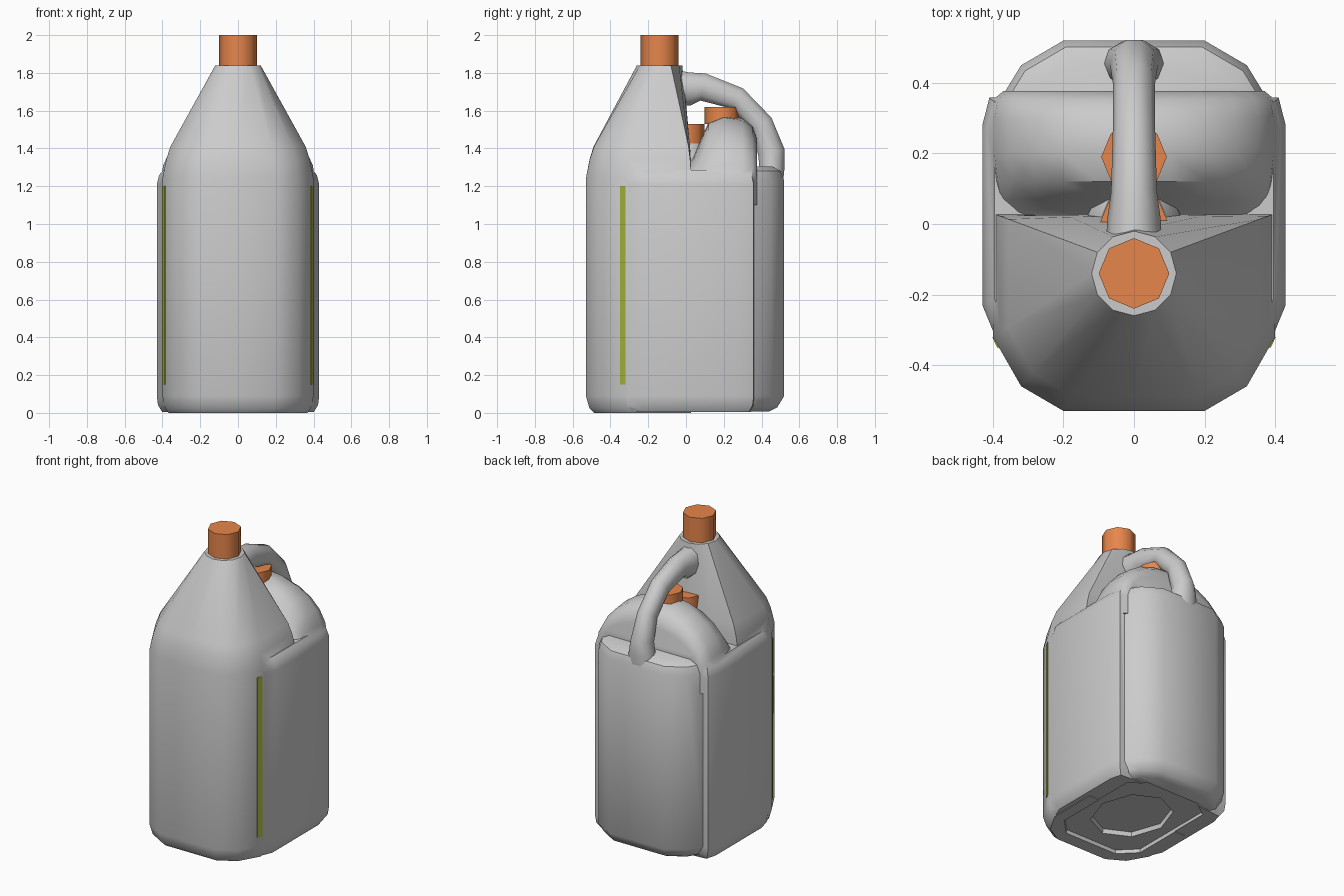
import bpy, bmesh, math
from mathutils import Vector

if "Cube" in bpy.data.objects:
    bpy.data.objects.remove(bpy.data.objects["Cube"])


def material(name, rgb):
    m = bpy.data.materials.new(name)
    m.diffuse_color = (*rgb, 1)
    m.use_nodes = True
    m.node_tree.nodes["Principled BSDF"].inputs["Base Color"].default_value = m.diffuse_color
    return m


def shade(ob, angle=40):
    bpy.ops.object.select_all(action='DESELECT')
    ob.select_set(True)
    bpy.context.view_layer.objects.active = ob
    bpy.ops.object.shade_smooth_by_angle(angle=math.radians(angle))


def loft(name, rings, mat=None):
    """Closed skin through rings that have equal point counts."""
    bm = bmesh.new()
    loops = [[bm.verts.new(p) for p in r] for r in rings]
    n = len(loops[0])
    for a, b in zip(loops, loops[1:]):
        for i in range(n):
            j = (i + 1) % n
            bm.faces.new((a[i], a[j], b[j], b[i]))
    bm.faces.new(loops[0])
    bm.faces.new(loops[-1])
    bmesh.ops.recalc_face_normals(bm, faces=bm.faces[:])
    me = bpy.data.meshes.new(name)
    bm.to_mesh(me)
    bm.free()
    ob = bpy.data.objects.new(name, me)
    bpy.context.collection.objects.link(ob)
    if mat:
        me.materials.append(mat)
    return ob


def mirrored(half):
    """Complete an outline given for x >= 0."""
    return half + [(-x, y) for x, y in reversed(half) if x > 0]


def level(outline, z, s=1.0):
    return [Vector((x * s, y * s, z)) for x, y in outline]


def circle(r, y, z, n=8, sy=1.0):
    return [Vector((r * math.cos(2 * math.pi * i / n),
                    y + sy * r * math.sin(2 * math.pi * i / n), z)) for i in range(n)]


def combine(target, other, operation):
    bpy.context.view_layer.objects.active = target
    mod = target.modifiers.new("combine", 'BOOLEAN')
    mod.operation = operation
    mod.solver = 'EXACT'
    mod.object = other
    bpy.ops.object.modifier_apply(modifier=mod.name)
    bpy.data.objects.remove(other)


orange = material("orange_plastic", (0.8, 0.24, 0.07))
green = material("level_window", (0.36, 0.42, 0.04))

# Front compartment: D-shaped body blending into a round neck
base = mirrored([(0, -.53), (.2, -.53), (.32, -.46), (.40, -.32),
                 (.40, .03), (.2, .03), (0, .03)])
neck = mirrored([(abs(round(.12 * math.cos(math.radians(a)), 5)),
                  -.14 + .12 * math.sin(math.radians(a))) for a in range(-90, 91, 30)])
rings = [level(base, z, s) for z, s in ((0, .92), (.025, .965), (.09, 1), (1.24, 1))]
for z, t in ((1.34, .07), (1.41, .15), (1.84, 1)):
    rings.append([a.lerp(b, t) for a, b in zip(level(base, z), level(neck, z))])
body = loft("bottle_body", rings)

# Side panels standing slightly proud of the front compartment
mid = mirrored([(0, -.2), (.37, -.315), (.395, -.315), (.43, -.23),
                (.43, .28), (.41, .358), (.3, .366), (0, .366)])
panels = loft("side_panels", [level(mid, z, s) for z, s in
              ((.004, .93), (.04, .985), (.09, 1), (1.21, 1), (1.26, .97), (1.285, .92))])

# Narrower rear panel
back = mirrored([(0, .1), (.36, .1), (.375, .36), (.32, .45), (.2, .52), (0, .52)])
rear = loft("rear_panel", [level(back, z, s) for z, s in
            ((.008, .85), (.03, .93), (.09, 1), (1.23, 1), (1.28, .965), (1.305, .88))])

# Arched shoulder of the rear compartment
rings = []
for y, h, w in ((0, 1.30, .36), (.04, 1.36, .38), (.07, 1.43, .39), (.12, 1.54, .40),
                (.2, 1.575, .41), (.3, 1.56, .41), (.352, 1.52, .40), (.377, 1.45, .37)):
    arch = [Vector((w * math.cos(math.pi * i / 12), y,
                    1.22 + (h - 1.22) * math.sin(math.pi * i / 12))) for i in range(13)]
    rings.append([Vector((w, y, 1.1))] + arch + [Vector((-w, y, 1.1))])
hump = loft("rear_shoulder", rings)

for part in (panels, rear, hump):
    combine(body, part, 'UNION')

# Stepped recess in the base
foot = mirrored([(0, -.42), (.2, -.42), (.31, -.31), (.31, .30), (.2, .38), (0, .38)])
combine(body, loft("base_cutter", [level(foot, -.1), level(foot, .022, .94)]), 'DIFFERENCE')
combine(body, loft("centre_cutter", [circle(.25, -.02, -.1, 8, 1.2),
                                     circle(.22, -.02, .05, 8, 1.2)]), 'DIFFERENCE')
shade(body)

# Carrying handle: centre line y, z with half thickness and half width
path = [(-.06, 1.72, .10, .08), (.02, 1.715, .092, .075), (.09, 1.725, .077, .065),
        (.27, 1.665, .065, .06), (.40, 1.53, .065, .06), (.452, 1.38, .075, .068),
        (.455, 1.30, .07, .085), (.45, 1.2, .065, .10)]
rings = []
for i, (y, z, t, w) in enumerate(path):
    a, b = path[max(i - 1, 0)], path[min(i + 1, len(path) - 1)]
    d = Vector((0, b[0] - a[0], b[1] - a[1])).normalized()
    normal = Vector((0, -d.z, d.y))
    rings.append([Vector((w * math.cos(k * math.pi / 5), y, z))
                  + normal * (t * math.sin(k * math.pi / 5)) for k in range(10)])
shade(loft("handle", rings), 60)

# Caps and the collar of the small spout
for name, y, r, z0, z1 in (("main_cap", -.14, .1, 1.82, 2.0),
                           ("small_cap", 0, .098, 1.40, 1.53),
                           ("rear_cap", .19, .093, 1.53, 1.62)):
    shade(loft(name, [circle(r, y, z0), circle(r, y, z1)], orange), 50)
shade(loft("spout_collar", [circle(.15, 0, 1.25), circle(.14, 0, 1.36), circle(.10, 0, 1.425)]), 50)

# Level windows on both sides
for side, label in ((1, "right"), (-1, "left")):
    strip = [(.37 * side, -.35), (.388 * side, -.35), (.402 * side, -.32), (.37 * side, -.32)]
    loft(label + "_level_window", [level(strip, .15), level(strip, 1.2)], green)
